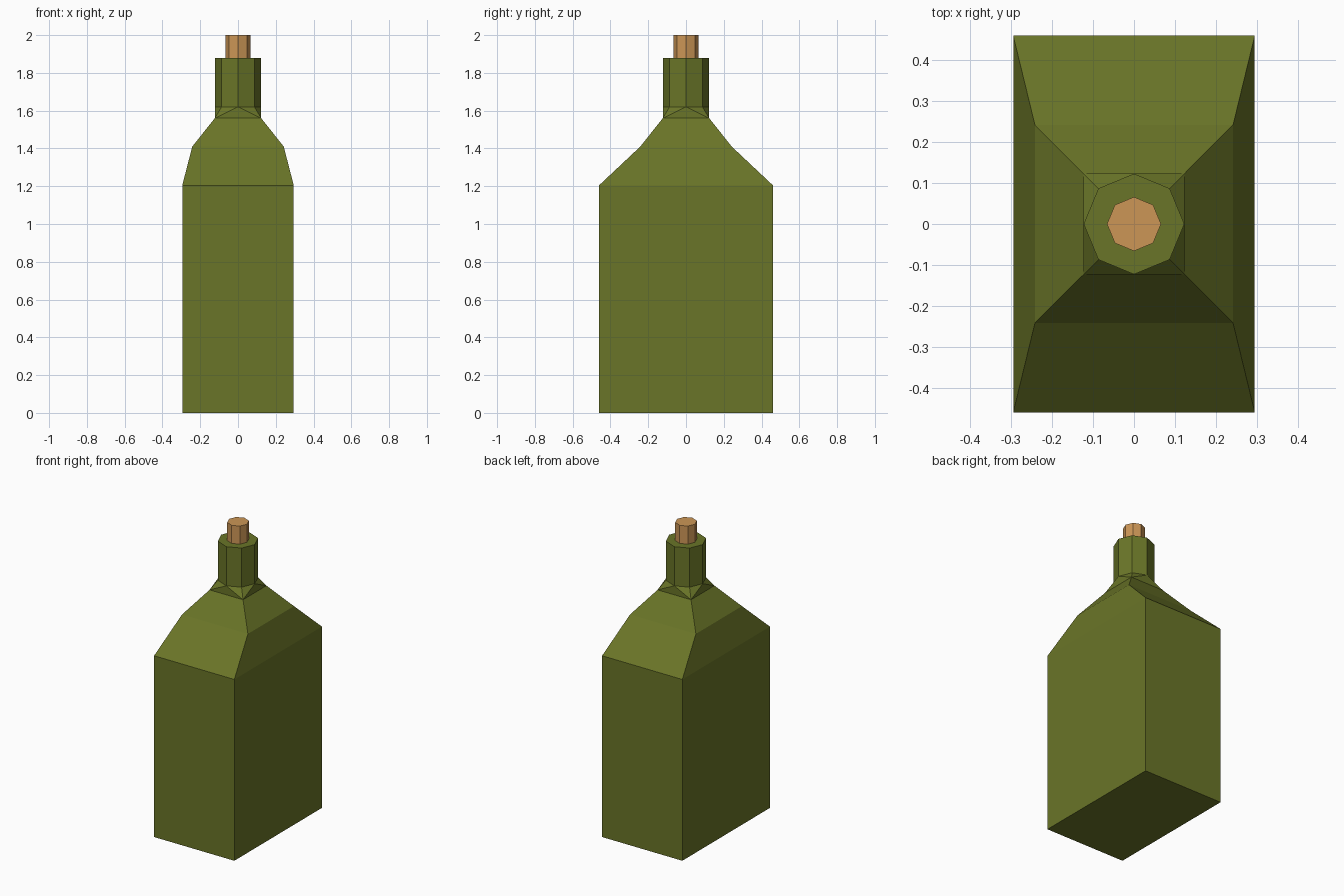
import bpy, bmesh, math

if "Cube" in bpy.data.objects:
    bpy.data.objects.remove(bpy.data.objects["Cube"])


def material(name, color):
    m = bpy.data.materials.new(name)
    m.diffuse_color = color
    m.use_nodes = True
    m.node_tree.nodes["Principled BSDF"].inputs["Base Color"].default_value = m.diffuse_color
    return m


def octagon(bm, r, z):
    # even indices lie on the diagonals, odd ones on the axes
    return [bm.verts.new((r * math.cos(a), r * math.sin(a), z))
            for a in (math.pi / 4 * (i + 1) for i in range(8))]


def rectangle(bm, x, y, z):
    return [bm.verts.new((sx * x, sy * y, z))
            for sx, sy in ((1, 1), (-1, 1), (-1, -1), (1, -1))]


def bridge(bm, lower, upper):
    n = len(lower)
    for i in range(n):
        j = (i + 1) % n
        bm.faces.new((lower[i], lower[j], upper[j], upper[i]))


def finish(bm, name, mat):
    bmesh.ops.recalc_face_normals(bm, faces=bm.faces)
    mesh = bpy.data.meshes.new(name)
    bm.to_mesh(mesh)
    bm.free()
    mesh.materials.append(mat)
    bpy.context.collection.objects.link(bpy.data.objects.new(name, mesh))


# Bottle: rectangular body and shoulders
bm = bmesh.new()
rings = [rectangle(bm, *p) for p in ((0.295, 0.46, 0), (0.295, 0.46, 1.205),
                                     (0.242, 0.242, 1.41), (0.123, 0.123, 1.56))]
bm.faces.new(rings[0])
for a, b in zip(rings, rings[1:]):
    bridge(bm, a, b)

# Square shoulder top blends into the octagonal neck
square = rings[-1]
neck, rim = octagon(bm, 0.123, 1.62), octagon(bm, 0.123, 1.88)
for i in range(4):
    c0, c1 = square[i], square[(i + 1) % 4]
    d0, axis, d1 = neck[2 * i], neck[2 * i + 1], neck[(2 * i + 2) % 8]
    bm.faces.new((c0, c1, axis))
    bm.faces.new((c0, axis, d0))
    bm.faces.new((c1, d1, axis))
bridge(bm, neck, rim)
bm.faces.new(rim)
finish(bm, "bottle", material("green_glass", (0.144, 0.178, 0.021, 1)))

# Cork stopper
bm = bmesh.new()
low, top = octagon(bm, 0.066, 1.88), octagon(bm, 0.066, 2.0)
bridge(bm, low, top)
bm.faces.new(low)
bm.faces.new(top)
finish(bm, "cork", material("cork", (0.604, 0.305, 0.093, 1)))
